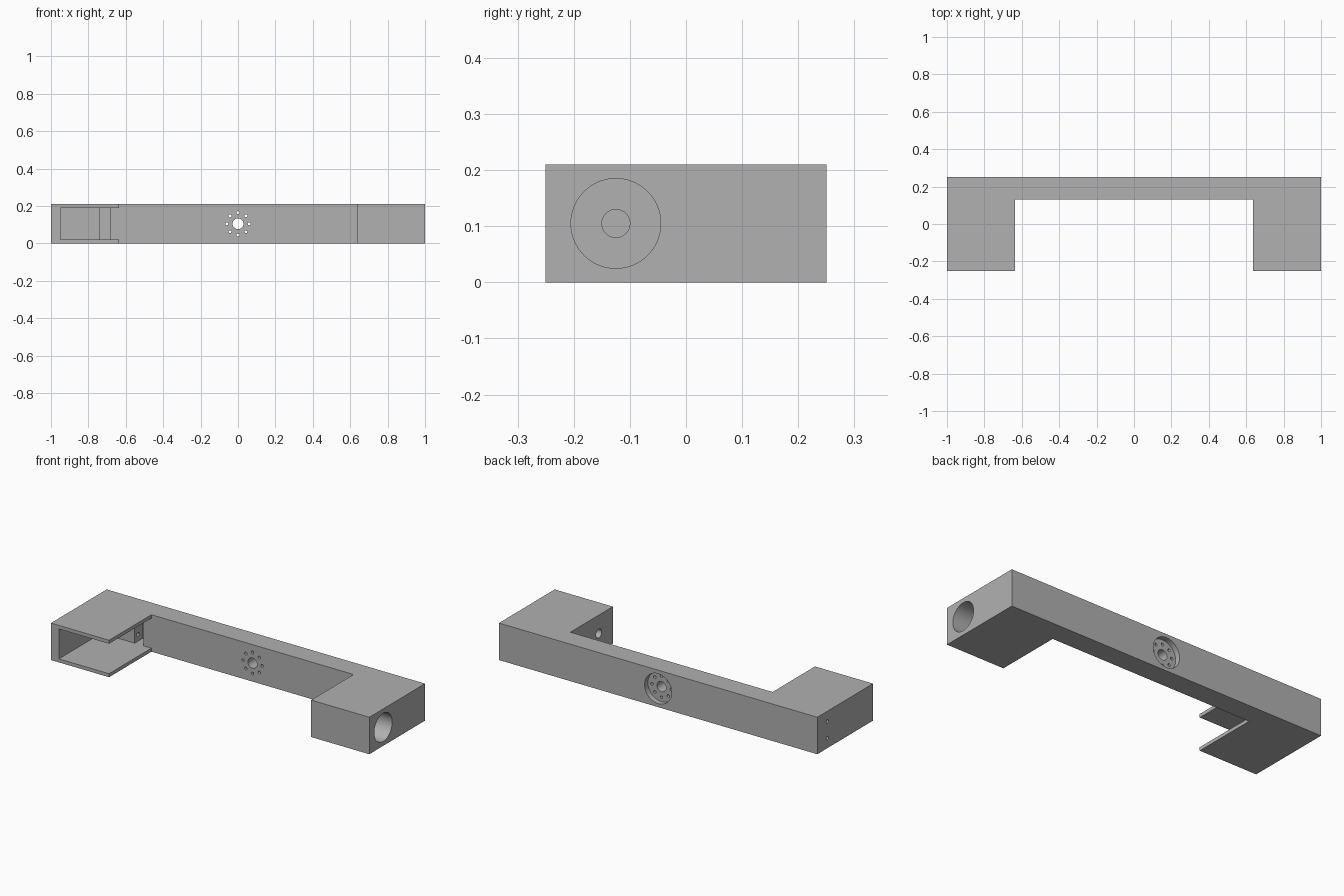
import bpy
import bmesh
from math import cos, sin, pi, radians
from mathutils import Matrix, Vector

cube = bpy.data.objects.get("Cube")
if cube:
    bpy.data.objects.remove(cube, do_unlink=True)

HEIGHT = 0.21
MID = HEIGHT / 2
ARM = 0.635          # inner side of both arms
BAR_FRONT = 0.13
BACK = 0.25

grey = bpy.data.materials.new("plain grey")
grey.use_nodes = True
grey.diffuse_color = (0.44, 0.44, 0.44, 1)
grey.node_tree.nodes["Principled BSDF"].inputs["Base Color"].default_value = (0.44, 0.44, 0.44, 1)


def make_object(name, bm):
    bmesh.ops.recalc_face_normals(bm, faces=bm.faces)
    mesh = bpy.data.meshes.new(name)
    bm.to_mesh(mesh)
    bm.free()
    mesh.materials.append(grey)
    obj = bpy.data.objects.new(name, mesh)
    bpy.context.collection.objects.link(obj)
    return obj


def extrude_outline(name, points, z0, z1):
    bm = bmesh.new()
    face = bm.faces.new([bm.verts.new((x, y, z0)) for x, y in points])
    grown = bmesh.ops.extrude_face_region(bm, geom=[face])["geom"]
    verts = [v for v in grown if isinstance(v, bmesh.types.BMVert)]
    bmesh.ops.translate(bm, vec=(0, 0, z1 - z0), verts=verts)
    return make_object(name, bm)


def box(name, x0, x1, y0, y1, z0, z1):
    return extrude_outline(name, [(x0, y0), (x1, y0), (x1, y1), (x0, y1)], z0, z1)


def rod(name, start, end, radius, sides=64):
    start, end = Vector(start), Vector(end)
    axis = end - start
    bm = bmesh.new()
    turn = axis.to_track_quat("Z", "Y").to_matrix().to_4x4()
    bmesh.ops.create_cone(bm, cap_ends=True, segments=sides, radius1=radius,
                          radius2=radius, depth=axis.length,
                          matrix=Matrix.Translation((start + end) / 2) @ turn)
    return make_object(name, bm)


def cut(target, cutter):
    mod = target.modifiers.new("cut", "BOOLEAN")
    mod.operation = "DIFFERENCE"
    mod.solver = "EXACT"
    mod.object = cutter
    bpy.context.view_layer.objects.active = target
    bpy.ops.object.modifier_apply(modifier=mod.name)
    bpy.data.objects.remove(cutter, do_unlink=True)


# U-shaped body: a back bar with an arm at each end
half = [(ARM, BAR_FRONT), (ARM, -BACK), (1, -BACK), (1, BACK)]
outline = half + [(-x, y) for x, y in reversed(half)]
body = extrude_outline("bracket_body", outline, 0, HEIGHT)

# Right arm: pocket open to the front and inner side, with a slot behind it
cut(body, box("pocket", -0.95, -0.5, -0.5, BAR_FRONT, 0.02, 0.19))
cut(body, box("slot", -0.74, -0.685, 0.0, 0.2, 0.02, 0.19))

# Two screw holes from the outer side into the slot
for z in (MID - 0.047, MID + 0.047):
    cut(body, rod("screw_hole", (-1.1, 0.16, z), (-0.71, 0.16, z), 0.01, 24))

# Left arm: deep round bore with a small hole through the inner wall
cut(body, rod("bore", (1.1, -0.125, MID), (0.685, -0.125, MID), 0.08))
cut(body, rod("shaft_hole", (0.75, -0.125, MID), (0.5, -0.125, MID), 0.025, 40))

# Middle of the bar: round recess at the back, centre hole, ring of screw holes
cut(body, rod("recess", (0, 0.4, MID), (0, 0.22, MID), 0.085))
cut(body, rod("centre_hole", (0, 0.0, MID), (0, 0.24, MID), 0.029, 40))
for i in range(8):
    a = i * pi / 4
    x, z = 0.06 * cos(a), MID + 0.06 * sin(a)
    cut(body, rod("ring_hole", (x, 0.0, z), (x, 0.24, z), 0.008, 20))

# Round the look of the holes, keep the edges sharp
bpy.ops.object.select_all(action="DESELECT")
body.select_set(True)
bpy.context.view_layer.objects.active = body
bpy.ops.object.shade_smooth_by_angle(angle=radians(30))
